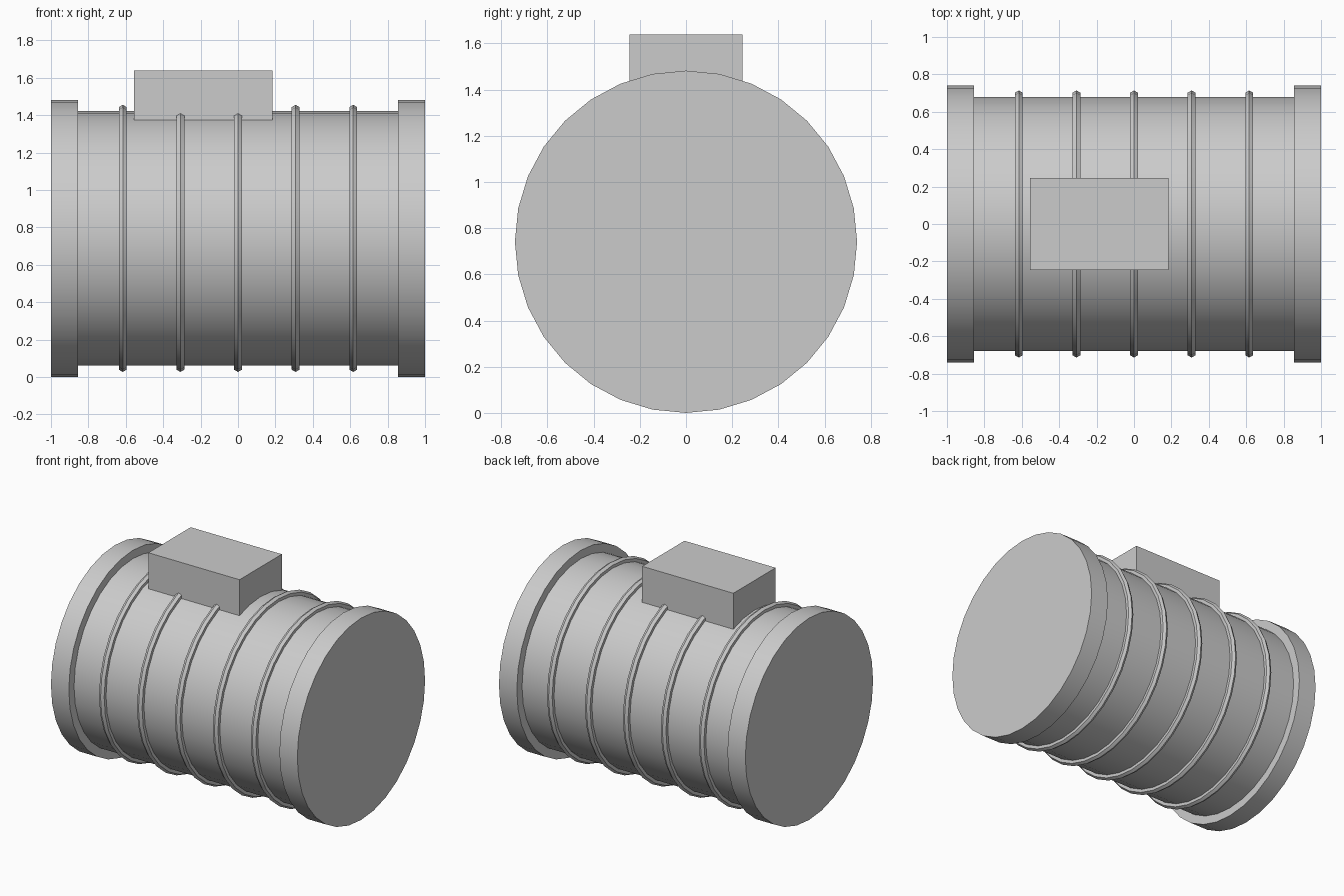
import bpy
import math

cube = bpy.data.objects.get("Cube")
if cube:
    bpy.data.objects.remove(cube, do_unlink=True)

AXIS_Z = 0.741
SIDES = 32
ALONG_X = (0, math.pi / 2, 0)

grey = bpy.data.materials.new("light_grey")
grey.use_nodes = True
grey.diffuse_color = (0.6, 0.6, 0.6, 1)
grey.node_tree.nodes["Principled BSDF"].inputs["Base Color"].default_value = (0.6, 0.6, 0.6, 1)


def finish(name, smooth=True):
    obj = bpy.context.object
    obj.name = name
    obj.data.materials.append(grey)
    bpy.ops.object.transform_apply(location=False, rotation=True, scale=True)
    if smooth:
        bpy.ops.object.shade_smooth_by_angle(angle=math.radians(30))
    return obj


def drum(name, x, radius, length):
    bpy.ops.mesh.primitive_cylinder_add(vertices=SIDES, radius=radius, depth=length,
                                        location=(x, 0, AXIS_Z), rotation=ALONG_X)
    finish(name)


# Barrel and its end flanges
drum("barrel_body", 0, 0.68, 1.8)
for side, name in ((1, "left_flange"), (-1, "right_flange")):
    drum(name, side * 0.9275, AXIS_Z, 0.145)

# Five raised hoops, evenly spaced
for i in range(-2, 3):
    bpy.ops.mesh.primitive_torus_add(major_segments=SIDES, minor_segments=6,
                                     major_radius=0.69, minor_radius=0.024,
                                     location=(i * 0.308, 0, AXIS_Z), rotation=ALONG_X)
    finish(f"hoop_{i + 3}")

# Box housing set into the top
bpy.ops.mesh.primitive_cube_add(size=1, location=(-0.186, 0, 1.505))
bpy.context.object.scale = (0.74, 0.49, 0.266)
finish("top_box", smooth=False)
